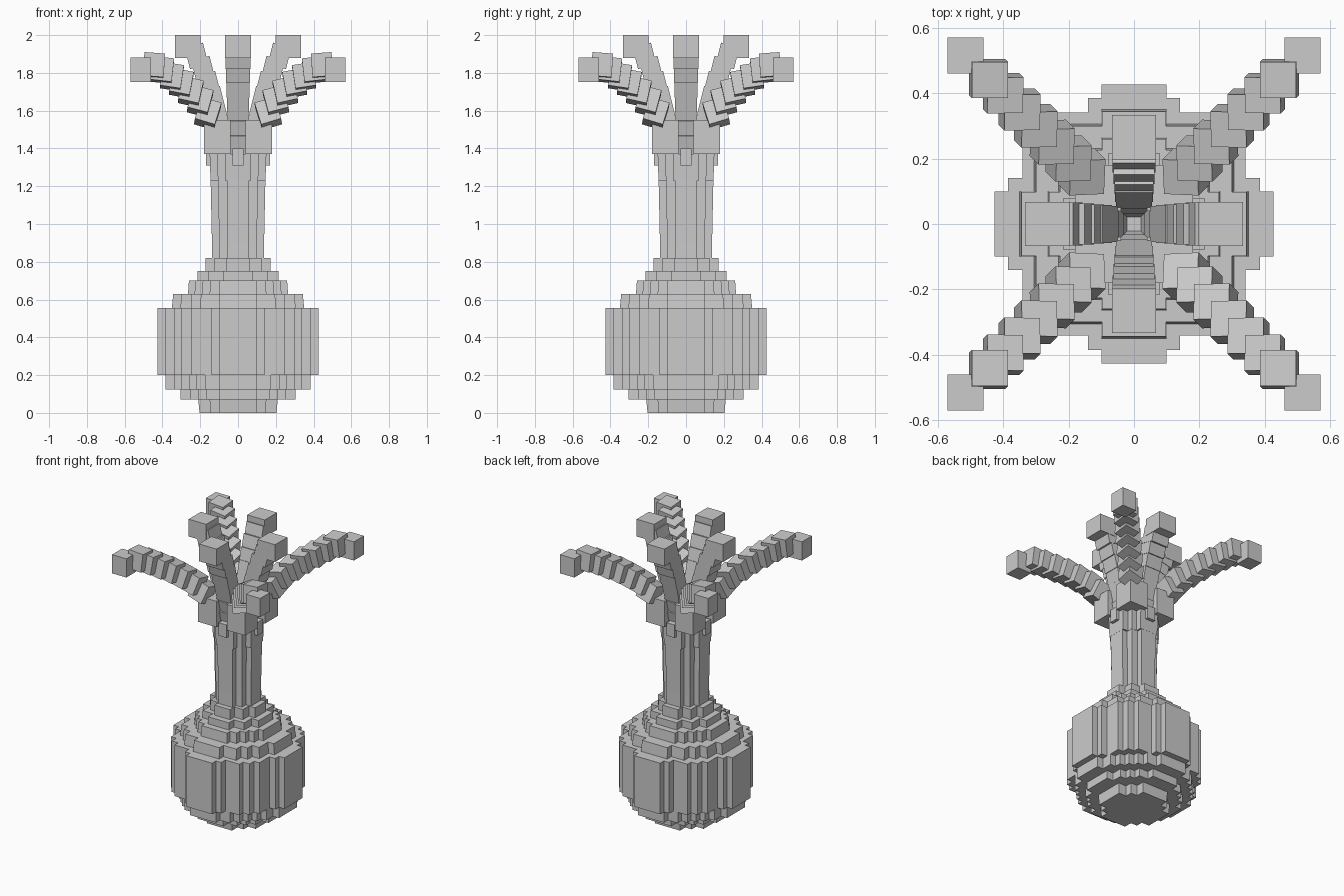
import bpy, bmesh
from math import radians
from mathutils import Matrix, Vector

if "Cube" in bpy.data.objects:
    bpy.data.objects.remove(bpy.data.objects["Cube"])


def finish(name, bm):
    bmesh.ops.recalc_face_normals(bm, faces=bm.faces)
    me = bpy.data.meshes.new(name)
    bm.to_mesh(me)
    bm.free()
    ob = bpy.data.objects.new(name, me)
    bpy.context.collection.objects.link(ob)
    return ob


def stepped_outline(octant):
    # mirror the octant's corners, add the inner corners, repeat four times
    quad = octant + [(y, x) for x, y in reversed(octant) if x != y]
    pts = []
    for i, (x, y) in enumerate(quad):
        pts.append((x, y))
        if i + 1 < len(quad):
            pts.append((quad[i + 1][0], y))
    loop = []
    for _ in range(4):
        loop += pts
        pts = [(-y, x) for x, y in pts]
    return loop


def add_tier(bm, octant, z0, z1, bottom=1.0, top=1.0):
    loop = stepped_outline(octant)
    lo = [bm.verts.new((x * bottom, y * bottom, z0)) for x, y in loop]
    hi = [bm.verts.new((x * top, y * top, z1)) for x, y in loop]
    n = len(loop)
    for i in range(n):
        j = (i + 1) % n
        bm.faces.new((lo[i], lo[j], hi[j], hi[i]))
    bm.faces.new(lo[::-1])
    bm.faces.new(hi)


def add_block(bm, centre, size, turn=0, pitch=0):
    m = (Matrix.Rotation(radians(turn), 4, 'Z')
         @ Matrix.Translation(Vector(centre))
         @ Matrix.Rotation(radians(pitch), 4, 'Y')
         @ Matrix.Diagonal((*size, 1)))
    bmesh.ops.create_cube(bm, size=1, matrix=m)


# round bulb made of stepped tiers
bm = bmesh.new()
add_tier(bm, [(.21, .10), (.15, .15)], 0, .07, .97, 1)
add_tier(bm, [(.305, .10), (.255, .17), (.21, .21)], .07, .125)
add_tier(bm, [(.385, .10), (.34, .175), (.30, .22), (.26, .26)], .125, .20)
add_tier(bm, [(.427, .10), (.385, .14), (.34, .25), (.30, .30)], .20, .555)
add_tier(bm, [(.35, .10), (.305, .20), (.25, .25)], .555, .63, 1, .98)
add_tier(bm, [(.265, .10), (.23, .15), (.19, .19)], .63, .70, 1, .98)
add_tier(bm, [(.215, .08), (.16, .16)], .70, .75)
add_tier(bm, [(.173, .06), (.125, .125)], .75, .82)
finish("bulb", bm)

# slim neck, slightly wider at the top
bm = bmesh.new()
add_tier(bm, [(.138, .055), (.10, .10)], .82, .90)
add_tier(bm, [(.138, .055), (.10, .10)], .90, 1.23, 1, 1.05)
finish("neck", bm)

# collar under the branches
bm = bmesh.new()
add_tier(bm, [(.15, .07), (.11, .11)], 1.23, 1.37, .97, 1)
for k in range(4):
    add_block(bm, (.145, 0, 1.355), (.05, .06, .09), 90 * k)
finish("collar", bm)

# long outward branches: (distance along x and y, height)
outer_path = [(.16, 1.585), (.20, 1.65), (.25, 1.70), (.30, 1.745),
              (.35, 1.78), (.40, 1.815), (.445, 1.84)]
for k in range(4):
    bm = bmesh.new()
    add_block(bm, (.11, .11, 1.46), (.14, .14, .18), 90 * k)
    for i, (d, z) in enumerate(outer_path):
        tilt = Matrix.Rotation(radians(24 - 3 * i), 4, Vector((1, -1, 0)))
        m = (Matrix.Rotation(radians(90 * k), 4, 'Z')
             @ Matrix.Translation((d, d, z)) @ tilt
             @ Matrix.Diagonal((.11, .11, .125, 1)))
        bmesh.ops.create_cube(bm, size=1, matrix=m)
    add_block(bm, (.515, .515, 1.817), (.11, .11, .13), 90 * k)
    finish(f"outer_branch_{k + 1}", bm)

# short upright branches: (distance, height, width)
inner_path = [(.085, 1.42, .09), (.095, 1.50, .10), (.11, 1.58, .11),
              (.13, 1.66, .115), (.155, 1.74, .12), (.185, 1.82, .125),
              (.22, 1.89, .13)]
for k in range(4):
    bm = bmesh.new()
    for d, z, w in inner_path:
        add_block(bm, (d, 0, z), (.10, w, .12), 90 * k, 14)
    add_block(bm, (.265, 0, 1.94), (.135, .135, .12), 90 * k)
    finish(f"inner_branch_{k + 1}", bm)
